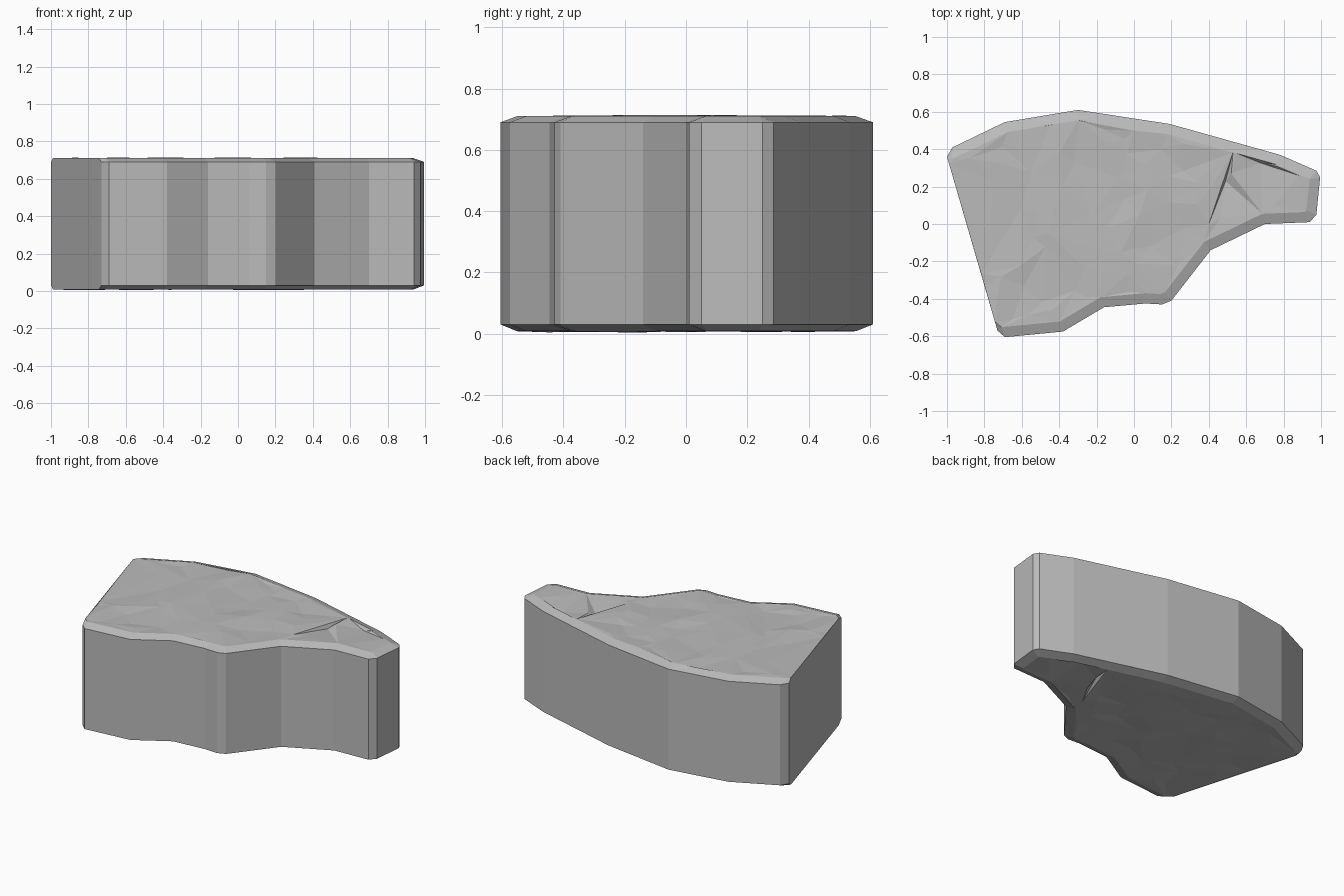
import bpy, bmesh, random
from mathutils import Vector, geometry

random.seed(4)
cube = bpy.data.objects.get("Cube")
if cube:
    bpy.data.objects.remove(cube, do_unlink=True)

stone = bpy.data.materials.new("grey stone")
stone.use_nodes = True
GREY = (0.5, 0.5, 0.5, 1)
stone.diffuse_color = GREY
stone.node_tree.nodes["Principled BSDF"].inputs["Base Color"].default_value = GREY

# Plan outline, counter-clockwise from the front left corner
outline = [Vector(p) for p in (
    (-.73, -.57), (-.69, -.605), (-.38, -.575), (-.16, -.445), (.06, -.425),
    (.15, -.43), (.2, -.41), (.41, -.14), (.7, 0), (.94, .01), (.975, .05),
    (.995, .25), (.975, .285), (.78, .37), (.19, .535), (-.3, .61),
    (-.69, .545), (-.97, .41), (-1, .36))]
count = len(outline)


def inset_outline(width):
    """Move every edge inward, except the sheer cut side (the last edge)."""
    normals, widths = [], []
    for i, p in enumerate(outline):
        d = (outline[(i + 1) % count] - p).normalized()
        normals.append(Vector((-d.y, d.x)))
        widths.append(width)
    widths[-1] = 0
    widths[0] = widths[-2] = width * .5
    result = []
    for i, p in enumerate(outline):
        a, b = normals[i - 1], normals[i]
        wa, wb = widths[i - 1], widths[i]
        det = a.x * b.y - a.y * b.x
        result.append(p + Vector(((wa * b.y - wb * a.y) / det,
                                  (wb * a.x - wa * b.x) / det)))
    return result


def inside(p, loop):
    hit = False
    for i, b in enumerate(loop):
        a = loop[i - 1]
        if (a.y > p.y) != (b.y > p.y):
            if p.x < a.x + (p.y - a.y) * (b.x - a.x) / (b.y - a.y):
                hit = not hit
    return hit


def add_cap(bm, loop, ring, level, up):
    """Uneven triangulated face of the slab, with a crack at the narrow end."""
    points, heights = list(loop), [level] * count
    # Crack corners and their sunken points
    for x, y, sink in ((.4, 0, 0), (.53, .385, 0), (.52, .27, 0), (.49, .23, .025),
                       (.76, .31, 0), (.68, .325, .02), (.88, .26, 0), (.75, .1, .003)):
        points.append(Vector((x, y)))
        heights.append(level - up * sink)
    # Chipped surface
    while len(points) < 85:
        p = Vector((random.uniform(-.95, .5), random.uniform(-.55, .55)))
        if inside(p, loop) and min((p - q).length for q in points) > .065:
            points.append(p)
            heights.append(level + up * random.uniform(-.008, .004))
    crack = [(count, count + 1), (count, count + 3), (count + 1, count + 3),
             (count + 1, count + 5), (count + 5, count + 6)]
    coords, _, faces, origin, _, _ = geometry.delaunay_2d_cdt(
        points, crack, [list(range(count))], 1, 1e-5)
    verts = []
    for co, ids in zip(coords, origin):
        k = ids[0] if ids else -1
        if 0 <= k < count:
            verts.append(ring[k])
        else:
            verts.append(bm.verts.new((co.x, co.y, heights[k] if k >= 0 else level)))
    for f in faces:
        bm.faces.new([verts[i] for i in f])


bm = bmesh.new()
inner = inset_outline(.055)
rings = []
for loop, z in ((inner, .008), (outline, .03), (outline, .69), (inner, .71)):
    rings.append([bm.verts.new((p.x, p.y, z)) for p in loop])

# Walls and bevelled rims
for low, high in zip(rings, rings[1:]):
    for i in range(count):
        j = (i + 1) % count
        bm.faces.new((low[i], low[j], high[j], high[i]))
add_cap(bm, inner, rings[0], .008, -1)
add_cap(bm, inner, rings[-1], .71, 1)
bmesh.ops.recalc_face_normals(bm, faces=bm.faces)

mesh = bpy.data.meshes.new("rock_slab")
bm.to_mesh(mesh)
bm.free()
mesh.materials.append(stone)
slab = bpy.data.objects.new("rock_slab", mesh)
bpy.context.collection.objects.link(slab)
